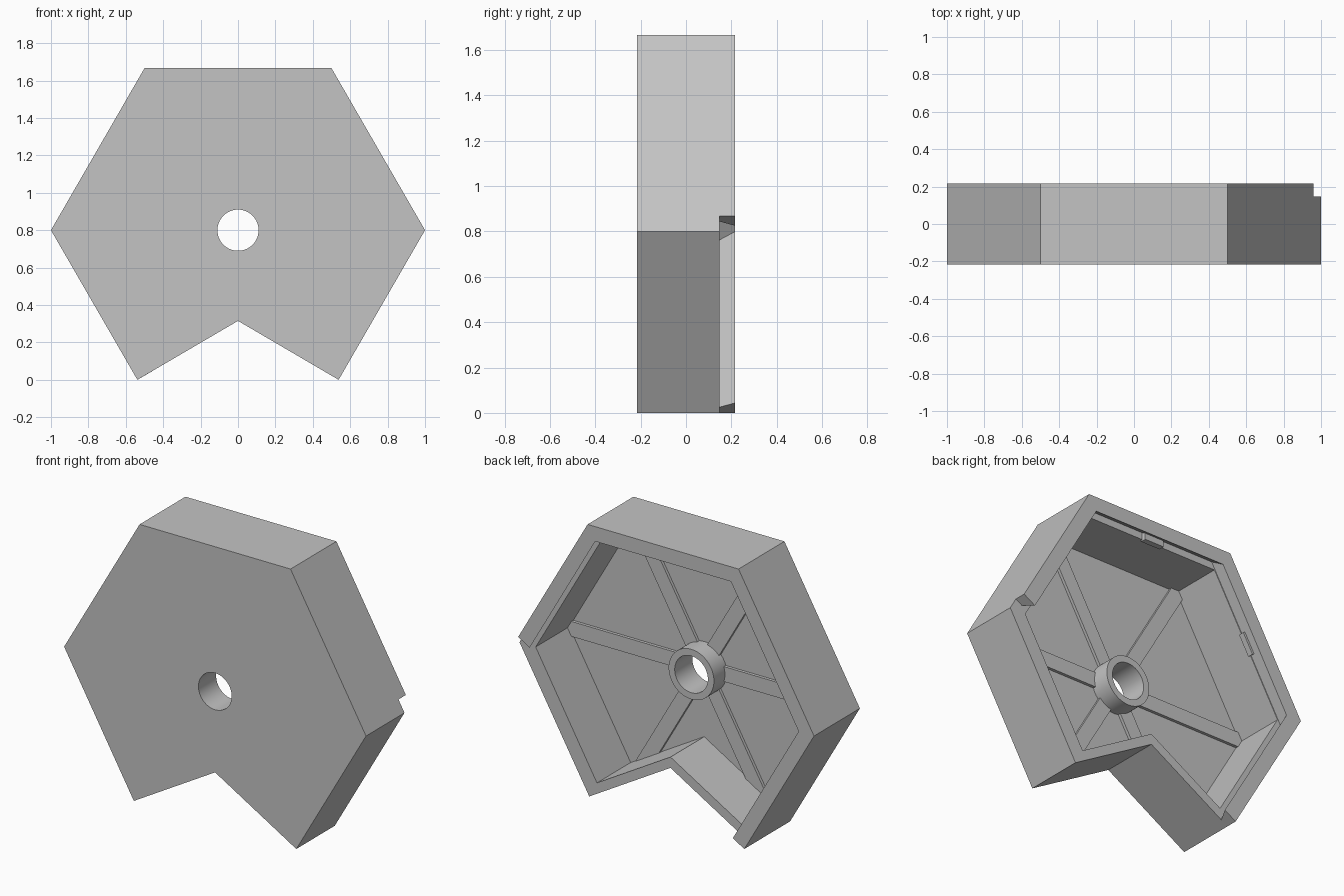
import bpy, bmesh
from math import sin, cos, pi, radians
from mathutils import Vector, Matrix

if "Cube" in bpy.data.objects:
    bpy.data.objects.remove(bpy.data.objects["Cube"])

CENTRE_Z = 0.8
FRONT, FLOOR, RIB_TOP, LEDGE, BACK = -0.217, -0.172, -0.154, 0.147, 0.217

grey = bpy.data.materials.new("light_grey")
grey.use_nodes = True
colour = (0.55, 0.55, 0.55, 1)
grey.diffuse_color = colour
grey.node_tree.nodes["Principled BSDF"].inputs["Base Color"].default_value = colour


def loft(name, sections, caps=True, ring=False, around=True):
    """Skin (outline, y) sections; ring joins last section to first."""
    bm = bmesh.new()
    rows = [[bm.verts.new((p[0], y, p[1] + CENTRE_Z)) for p in pts] for pts, y in sections]
    pairs = list(zip(rows, rows[1:])) + ([(rows[-1], rows[0])] if ring else [])
    n = len(rows[0])
    for a, b in pairs:
        for i in range(n if around else n - 1):
            j = (i + 1) % n
            bm.faces.new((a[i], a[j], b[j], b[i]))
    if caps and around:
        bm.faces.new(rows[0])
        bm.faces.new(rows[-1])
    if not around:
        bm.faces.new([r[0] for r in rows])
        bm.faces.new([r[-1] for r in rows])
    bmesh.ops.recalc_face_normals(bm, faces=bm.faces)
    mesh = bpy.data.meshes.new(name)
    bm.to_mesh(mesh)
    bm.free()
    mesh.materials.append(grey)
    obj = bpy.data.objects.new(name, mesh)
    bpy.context.collection.objects.link(obj)
    return obj


def activate(obj):
    bpy.ops.object.select_all(action='DESELECT')
    obj.select_set(True)
    bpy.context.view_layer.objects.active = obj


def circle(r, n=64):
    return [(r * cos(2 * pi * i / n), r * sin(2 * pi * i / n)) for i in range(n)]


def inset_path(path, depths):
    """Offset an open path towards the centre, one depth per segment."""
    pts = [Vector(p) for p in path]
    lines = []
    for a, b, depth in zip(pts, pts[1:], depths):
        d = (b - a).normalized()
        normal = Vector((d.y, -d.x))
        lines.append((normal, normal.dot(a) - depth))
    out = [pts[0] - lines[0][0] * depths[0]]
    for (n1, k1), (n2, k2) in zip(lines, lines[1:]):
        out.append(Matrix((n1, n2)).inverted() @ Vector((k1, k2)))
    out.append(pts[-1] - lines[-1][0] * depths[-1])
    return out


# Hollow body: front plate and the low wall around it
upper = [Vector((cos(radians(a)), sin(radians(a)))) for a in (0, 60, 120, 180)]
tip = Vector((-0.538, -CENTRE_Z))
outer = upper + [tip, (0, -0.485), (-tip.x, tip.y)]
inner = [p * 0.893 for p in upper] + [(-0.487, -0.705), (0, -0.42), (0.487, -0.705)]
body = loft("body_shell", [(outer, FRONT), (outer, LEDGE), (inner, LEDGE), (inner, FLOOR)])

# Axle hole through the plate
cutter = loft("hole_cutter", [(circle(0.11), FRONT - 0.1), (circle(0.11), 0)])
cutter.hide_render = True
activate(body)
cut = body.modifiers.new("axle_hole", 'BOOLEAN')
cut.operation, cut.solver, cut.object = 'DIFFERENCE', 'EXACT', cutter
bpy.ops.object.modifier_apply(modifier=cut.name)
bpy.data.objects.remove(cutter)
bpy.ops.object.shade_smooth_by_angle(angle=radians(25))

# Raised rim on four sides, undercut to hold a sliding lid
start = upper[0].lerp(upper[1], 0.08)
path = [start] + upper[1:] + [tip]
loft("lid_rim", [(path, LEDGE), (path, BACK),
                 (inset_path(path, [0.088] * 4), BACK),
                 (inset_path(path, [0.05, 0.05, 0.088, 0.05]), LEDGE)],
     ring=True, around=False)

# Small catches at the middle of two rim sides
for name, angle in (("top_catch", 90), ("side_catch", 150)):
    d = Vector((cos(radians(angle)), sin(radians(angle))))
    e = Vector((-d.y, d.x)) * 0.065
    box = [d * 0.83 + e, d * 0.83 - e, d * 0.765 - e, d * 0.765 + e]
    loft(name, [(box, LEDGE - 0.01), (box, LEDGE + 0.025)])

# Hub collar
hub = loft("hub_collar", [(circle(0.11), FLOOR), (circle(0.11), -0.05),
                          (circle(0.15), -0.05), (circle(0.15), FLOOR)],
           caps=False, ring=True)
activate(hub)
bpy.ops.object.shade_smooth_by_angle(angle=radians(25))

# Flat ribs from the hub to each corner; the lower two end at the notch walls
for k in range(6):
    d = Vector((cos(k * pi / 3), sin(k * pi / 3)))
    e = Vector((-d.y, d.x)) * 0.045
    wall = Vector((-0.5 if d.x > 0 else 0.5, -0.866))
    ends = []
    for side in (e, -e):
        reach = (0.385 - wall.dot(side)) / wall.dot(d) if k > 3 else 0.9
        ends.append(d * reach + side)
    rib = [d * 0.13 + e, ends[0], ends[1], d * 0.13 - e]
    loft(f"rib_{k + 1}", [(rib, FLOOR - 0.01), (rib, RIB_TOP)])
